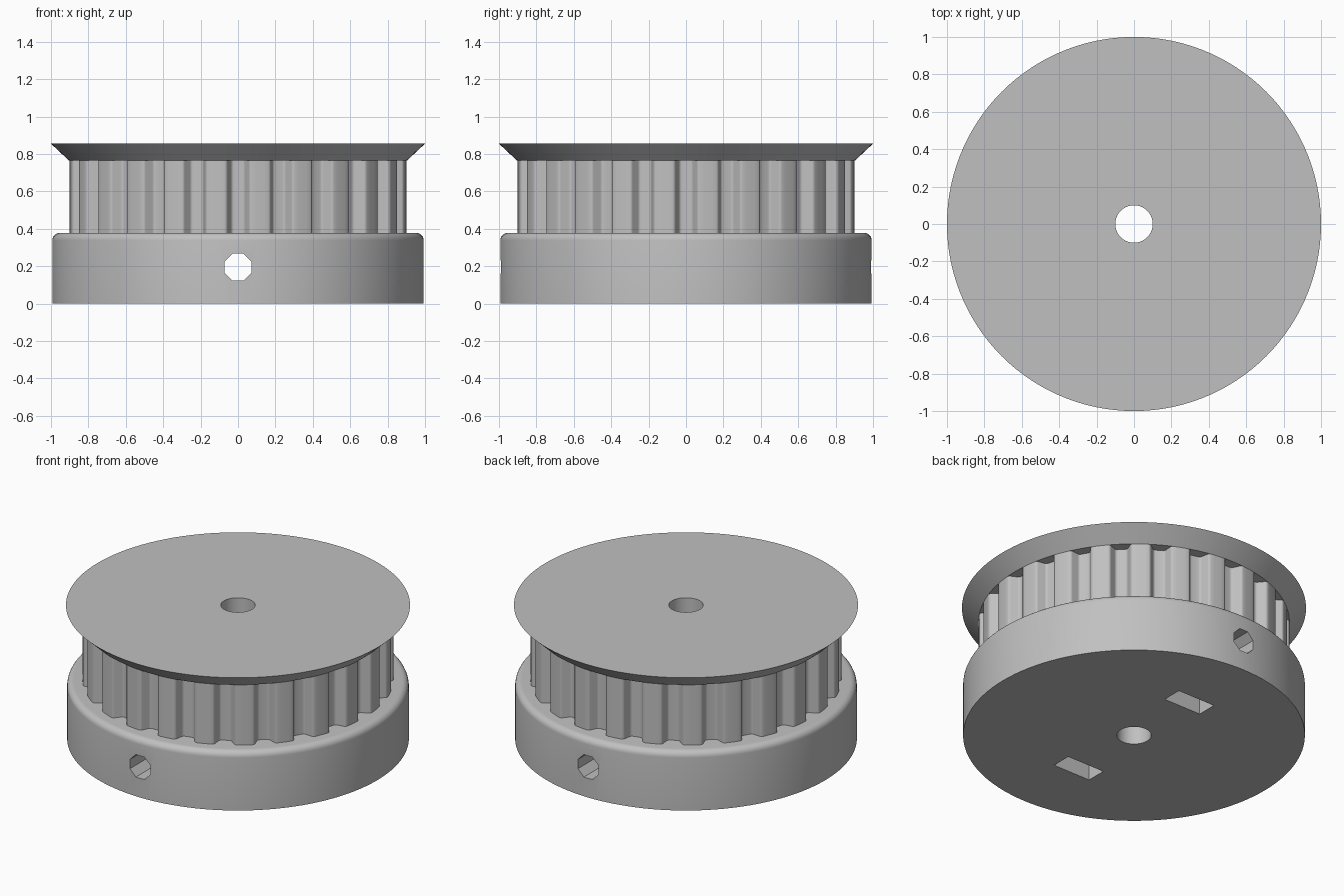
import bpy
import bmesh
from math import sin, cos, tan, pi, radians, sqrt
from mathutils import Matrix, Vector

cube = bpy.data.objects.get("Cube")
if cube:
    bpy.data.objects.remove(cube, do_unlink=True)

grey = bpy.data.materials.new("plain_grey")
grey.use_nodes = True
COLOUR = (0.53, 0.53, 0.53, 1)
grey.diffuse_color = COLOUR
grey.node_tree.nodes["Principled BSDF"].inputs["Base Color"].default_value = COLOUR

# Main sizes
SEGMENTS = 120
TEETH = 24
BASE_R, BASE_TOP, FILLET = 0.993, 0.378, 0.04
BELT_R, BELT_TOP = 0.903, 0.764
FLANGE_R, TOP = 1.0, 0.855
BORE_R, SCREW_Z, SCREW_R = 0.1, 0.195, 0.078
NUT_Y, NUT_HALF_W, NUT_THICK = 0.5, 0.1325, 0.128


def finish(name, bm):
    bmesh.ops.recalc_face_normals(bm, faces=bm.faces)
    mesh = bpy.data.meshes.new(name)
    bm.to_mesh(mesh)
    bm.free()
    mesh.materials.append(grey)
    obj = bpy.data.objects.new(name, mesh)
    bpy.context.collection.objects.link(obj)
    return obj


def prism(name, outline, depth, matrix=Matrix()):
    """Extrude a flat outline along its own z, then place it."""
    bm = bmesh.new()
    face = bm.faces.new([bm.verts.new((x, y, 0)) for x, y in outline])
    new = bmesh.ops.extrude_face_region(bm, geom=[face])["geom"]
    bmesh.ops.translate(bm, vec=(0, 0, depth),
                        verts=[v for v in new if isinstance(v, bmesh.types.BMVert)])
    bm.transform(matrix)
    return finish(name, bm)


def lathe(name, profile):
    """Closed solid of revolution from (radius, height) pairs."""
    bm = bmesh.new()
    rings = []
    for r, z in profile:
        rings.append([bm.verts.new((r * cos(2 * pi * i / SEGMENTS),
                                    r * sin(2 * pi * i / SEGMENTS), z))
                      for i in range(SEGMENTS)])
    for low, high in zip(rings, rings[1:]):
        for i in range(SEGMENTS):
            j = (i + 1) % SEGMENTS
            bm.faces.new((low[i], low[j], high[j], high[i]))
    bm.faces.new(rings[0])
    bm.faces.new(rings[-1])
    return finish(name, bm)


def circle(r, count, turn=0.0):
    return [(r * cos(turn + 2 * pi * i / count), r * sin(turn + 2 * pi * i / count))
            for i in range(count)]


def cut(obj, cutter):
    mod = obj.modifiers.new("cut", "BOOLEAN")
    mod.operation = "DIFFERENCE"
    mod.solver = "EXACT"
    mod.object = cutter
    bpy.context.view_layer.objects.active = obj
    bpy.ops.object.modifier_apply(modifier=mod.name)


# Hub base with a rounded top edge
fillet = [(BASE_R - FILLET + FILLET * cos(a), BASE_TOP - FILLET + FILLET * sin(a))
          for a in (radians(90 * i / 6) for i in range(7))]
base = lathe("hub_base", [(BASE_R, 0)] + fillet)

# Toothed belt drum: half groove as (offset, depth), mirrored and repeated
half_groove = [(0.073, 0), (0.068, 0.001), (0.0635, 0.003), (0.0595, 0.006),
               (0.0565, 0.0105), (0.038, 0.05), (0.035, 0.0545),
               (0.031, 0.0575), (0.0265, 0.0597), (0.0215, 0.0605)]
groove = [(-x, d) for x, d in half_groove] + [(x, d) for x, d in reversed(half_groove)]
chord_r = sqrt(BELT_R ** 2 - half_groove[0][0] ** 2)
pitch = 2 * pi / TEETH
half_angle = half_groove[0][0] / BELT_R
outline = []
for k in range(TEETH):
    mid = k * pitch
    c, s = cos(mid), sin(mid)
    for x, d in groove:
        r = chord_r - d
        outline.append((r * c - x * s, r * s + x * c))
    for i in range(1, 4):
        a = mid + half_angle + (pitch - 2 * half_angle) * i / 4
        outline.append((BELT_R * cos(a), BELT_R * sin(a)))
drum = prism("toothed_drum", outline, BELT_TOP - BASE_TOP,
             Matrix.Translation((0, 0, BASE_TOP)))

# Flared belt flange
flange = lathe("belt_flange", [(BELT_R, BELT_TOP), (FLANGE_R, TOP)])

# Cutters: shaft bore, screw hole across the hub, nut slots from below
along_y = Matrix.Rotation(pi / 2, 4, "X")
bore = prism("bore_cutter", circle(BORE_R, 64), 2, Matrix.Translation((0, 0, -0.5)))
screw = prism("screw_cutter", circle(SCREW_R, 8, pi / 8), 3,
              Matrix.Translation((0, 1.5, SCREW_Z)) @ along_y)
w = NUT_HALF_W
shoulder = w * tan(pi / 6)
nut_outline = [(-w, -0.4), (w, -0.4), (w, shoulder), (0, w / cos(pi / 6)), (-w, shoulder)]
nuts = [prism("nut_cutter", nut_outline, NUT_THICK,
              Matrix.Translation((0, side * NUT_Y + NUT_THICK / 2, SCREW_Z)) @ along_y)
        for side in (-1, 1)]

for part in (base, drum, flange):
    cut(part, bore)
for cutter in [screw] + nuts:
    cut(base, cutter)
for cutter in [bore, screw] + nuts:
    bpy.data.objects.remove(cutter, do_unlink=True)

# Smooth round walls, crisp corners
for part in (base, drum, flange):
    bpy.ops.object.select_all(action="DESELECT")
    part.select_set(True)
    bpy.context.view_layer.objects.active = part
    bpy.ops.object.shade_smooth_by_angle(angle=radians(30))
